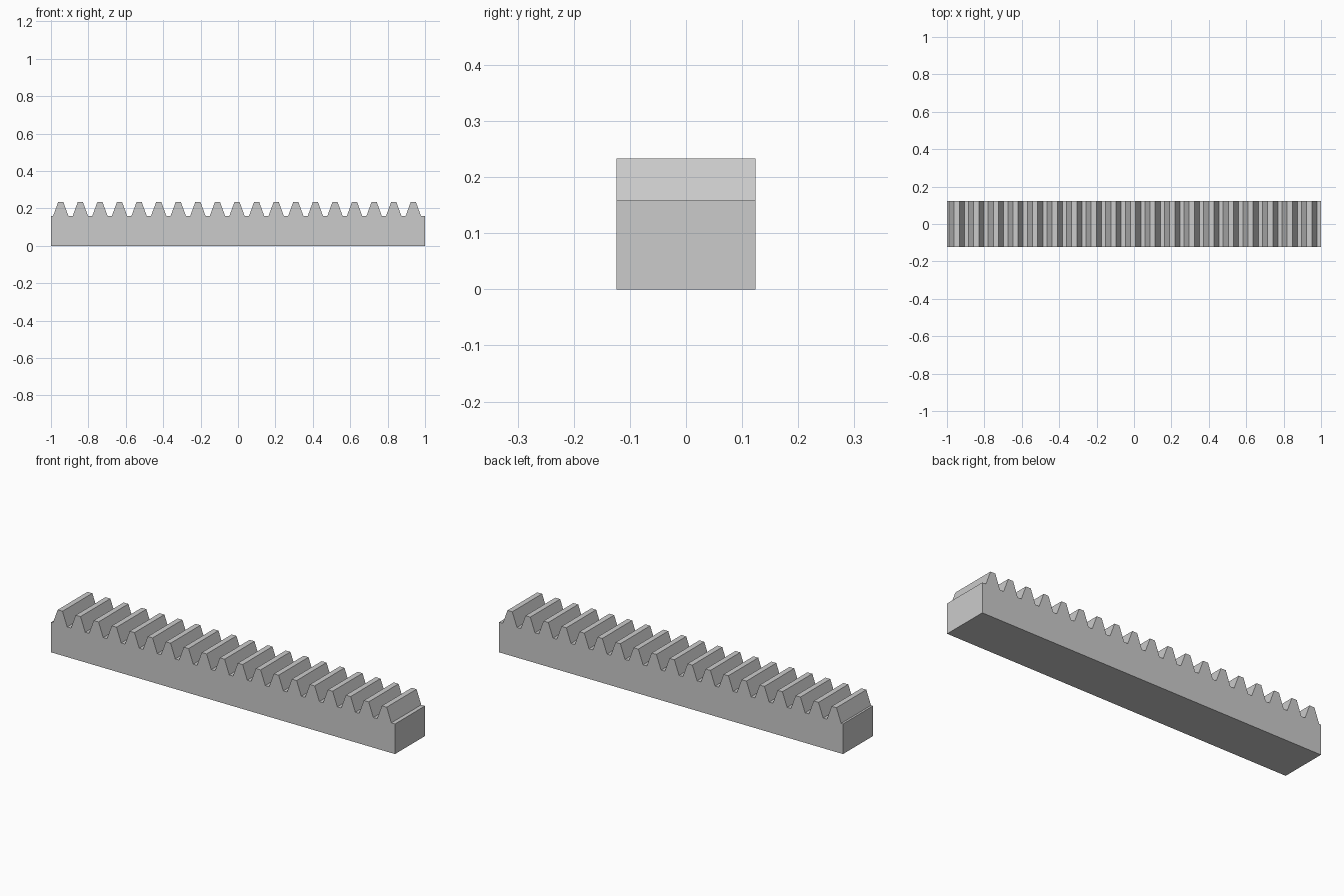
import bpy, bmesh, math

if "Cube" in bpy.data.objects:
    bpy.data.objects.remove(bpy.data.objects["Cube"])

# Rack proportions, all derived from the gear module
MODULE = 2 / 60
PITCH = math.pi * MODULE
TEETH = 19
PITCH_Z = 6 * MODULE
TIP_Z = PITCH_Z + MODULE
ROOT_Z = PITCH_Z - 1.25 * MODULE
HALF_DEPTH = 0.124
SLOPE = math.tan(math.radians(20))
TIP_HALF = PITCH / 4 - MODULE * SLOPE
ROOT_HALF = PITCH / 4 + 1.25 * MODULE * SLOPE

# Side profile: base bar with straight-flanked teeth along the top
profile = [(1, 0), (-1, 0), (-1, ROOT_Z)]
for i in range(TEETH):
    c = -1 + PITCH * (i + 0.5)
    profile += [(c - ROOT_HALF, ROOT_Z), (c - TIP_HALF, TIP_Z),
                (c + TIP_HALF, TIP_Z), (c + ROOT_HALF, ROOT_Z)]
profile.append((1, ROOT_Z))

# Extrude the profile across the depth
bm = bmesh.new()
face = bm.faces.new([bm.verts.new((x, -HALF_DEPTH, z)) for x, z in profile])
ext = bmesh.ops.extrude_face_region(bm, geom=[face], use_keep_orig=True)
moved = [g for g in ext["geom"] if isinstance(g, bmesh.types.BMVert)]
bmesh.ops.translate(bm, verts=moved, vec=(0, 2 * HALF_DEPTH, 0))
bmesh.ops.recalc_face_normals(bm, faces=bm.faces)
mesh = bpy.data.meshes.new("gear_rack")
bm.to_mesh(mesh)
bm.free()

# Plain grey finish
grey = bpy.data.materials.new("light_grey")
grey.diffuse_color = (0.6, 0.6, 0.6, 1)
grey.use_nodes = True
grey.node_tree.nodes["Principled BSDF"].inputs["Base Color"].default_value = grey.diffuse_color
mesh.materials.append(grey)
rack = bpy.data.objects.new("gear_rack", mesh)
bpy.context.collection.objects.link(rack)
